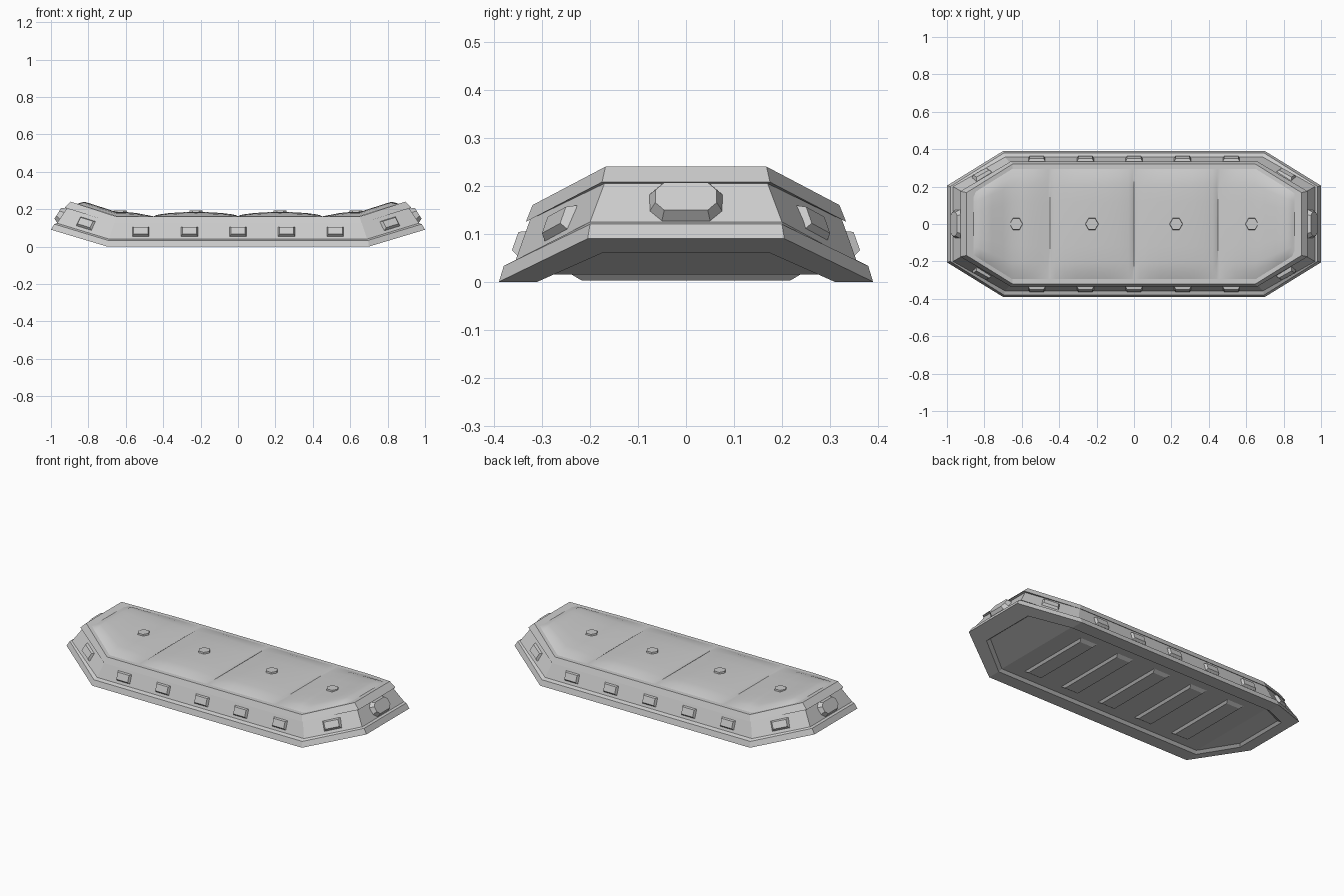
import bpy, bmesh, math
from mathutils import Vector, Matrix

if "Cube" in bpy.data.objects:
    bpy.data.objects.remove(bpy.data.objects["Cube"])


def finish(name, bm, smooth=False):
    bmesh.ops.recalc_face_normals(bm, faces=bm.faces)
    me = bpy.data.meshes.new(name)
    bm.to_mesh(me)
    bm.free()
    ob = bpy.data.objects.new(name, me)
    bpy.context.collection.objects.link(ob)
    if smooth:
        bpy.ops.object.select_all(action='DESELECT')
        bpy.context.view_layer.objects.active = ob
        ob.select_set(True)
        bpy.ops.object.shade_smooth_by_angle(angle=math.radians(40))
    return ob


def ring(bm, X, ye, xa, Y, z0, ze):
    pts = [(X, -ye, ze), (X, ye, ze), (xa, Y, z0), (-xa, Y, z0),
           (-X, ye, ze), (-X, -ye, ze), (-xa, -Y, z0), (xa, -Y, z0)]
    return [bm.verts.new(p) for p in pts]


def cap(bm, r):
    for f in ((0, 1, 2, 7), (2, 3, 6, 7), (3, 4, 5, 6)):
        bm.faces.new([r[i] for i in f])


def boss(bm, c, u, v, base, top, depth, cut=0.0):
    """Raised tapered block at c; u, v span its face, cut chamfers the corners."""
    u = Vector(u).normalized()
    v = Vector(v)
    v = (v - u * v.dot(u)).normalized()
    n = u.cross(v)
    if n.dot(Vector((c[0], c[1], 0))) < 0 or (c[1] == 0 and n.z < 0 and v.z == 0 and depth < 0):
        n = -n
    rings = []
    for (a, b), d in ((base, -0.01), (top, depth)):
        if cut:
            k = cut * b
            pts = [(a, -b + k), (a, b - k), (a - k, b), (-a + k, b),
                   (-a, b - k), (-a, -b + k), (-a + k, -b), (a - k, -b)]
        else:
            pts = [(a, -b), (a, b), (-a, b), (-a, -b)]
        rings.append([bm.verts.new(Vector(c) + u * p + v * q + n * d) for p, q in pts])
    for i in range(len(pts)):
        j = (i + 1) % len(pts)
        bm.faces.new((rings[0][i], rings[0][j], rings[1][j], rings[1][i]))
    bm.faces.new(rings[0])
    bm.faces.new(rings[1])


# Octagonal shell with upturned ends: underside recess, flange, wall, rim
bm = bmesh.new()
section = [(.885, .16, .69, .295, .015, .072), (.90, .175, .70, .31, 0, .06),
           (1.0, .205, .70, .39, 0, .09), (.982, .2, .695, .38, .033, .12),
           (.968, .2, .69, .357, .04, .125), (.915, .17, .66, .325, .13, .205),
           (.928, .175, .66, .334, .125, .208), (.895, .168, .65, .32, .16, .24)]
rings = [ring(bm, *s) for s in section]
for a, b in zip(rings, rings[1:]):
    for i in range(8):
        j = (i + 1) % 8
        bm.faces.new((a[i], a[j], b[j], b[i]))
cap(bm, rings[0])
cap(bm, rings[-1])
finish("shell", bm)

# Small blocks along the long walls and on the four diagonal walls
bm = bmesh.new()
for sy in (-1, 1):
    for i in range(-2, 3):
        boss(bm, (i * .26, sy * .342, .08), (1, 0, 0), (0, -sy * .032, .09),
             (.05, .032), (.038, .02), .015)
    for sx in (-1, 1):
        boss(bm, (sx * .812, sy * .263, .122), (.275 * sx, -.155 * sy, .085),
             (-.04 * sx, -.03 * sy, .085), (.055, .034), (.04, .02), .015)
finish("wall_blocks", bm)

# Chamfered end bosses
bm = bmesh.new()
for sx in (-1, 1):
    boss(bm, (sx * .942, 0, .165), (0, 1, 0), (-.05 * sx, 0, .08),
         (.08, .05), (.064, .034), .025, .55)
finish("end_bosses", bm)

# Cross slats in the underside recess
bm = bmesh.new()
for i in range(-2, 3):
    x = i * .26
    r = [[bm.verts.new((x + sx * a, sy * b, z)) for sx, sy in ((-1, -1), (1, -1), (1, 1), (-1, 1))]
         for a, b, z in ((.058, .24, .016), (.045, .218, .003))]
    for k in range(4):
        j = (k + 1) % 4
        bm.faces.new((r[0][k], r[0][j], r[1][j], r[1][k]))
    bm.faces.new(r[0])
    bm.faces.new(r[1])
finish("underside_slats", bm)


# Quilted pad of four cushions that follows the upturned ends
def rim_z(x):
    return .16 + max(0, abs(x) - .65) * .32


def puff(x):
    a = abs(x)
    if a < .45:
        return .024 * max(0, math.sin(math.pi * a / .45)) ** .5
    t = (a - .45) / .41
    return .024 * min(1, t / .3, (1 - t) / .09) if t < 1 else 0


bm = bmesh.new()
half = [0, .008, .03, .08, .14, .225, .31, .37, .42, .442, .45, .458, .49, .54, .6, .65, .7, .76, .82, .845, .86]
xs = [-x for x in half[:0:-1]] + half
ts = [-1, -.86, -.7, -.4, 0, .4, .7, .86, 1]
grid = []
for x in xs:
    w = .295 - max(0, abs(x) - .65) * .62
    row = []
    for t in ts:
        k = max(0, 1 - abs(t) ** 5) ** .8
        row.append(bm.verts.new((x, t * w, rim_z(x) + .001 + puff(x) * k)))
    grid.append(row)
for a, b in zip(grid, grid[1:]):
    for i in range(len(ts) - 1):
        bm.faces.new((a[i], b[i], b[i + 1], a[i + 1]))
pad = finish("quilted_pad", bm, True)
if pad.data.polygons[0].normal.z < 0:
    pad.data.flip_normals()

# Hexagonal buttons
bm = bmesh.new()
for x in (-.63, -.225, .225, .63):
    m = Matrix.Translation((x, 0, rim_z(x) + .023)) @ Matrix.Rotation(math.pi / 2, 4, 'Z')
    bmesh.ops.create_cone(bm, cap_ends=True, segments=6, radius1=.038, radius2=.034, depth=.022, matrix=m)
finish("buttons", bm)
